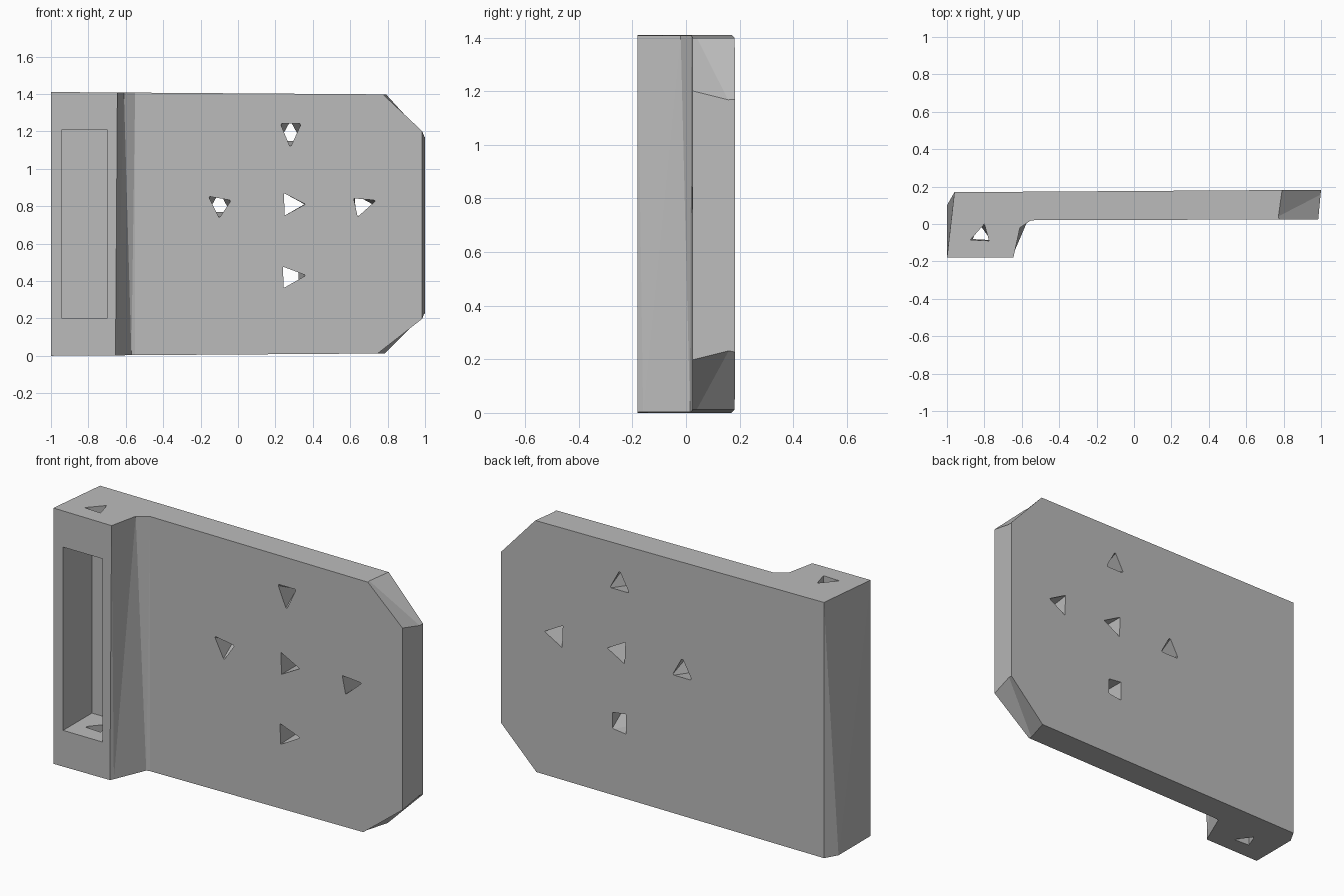
import bpy, bmesh
from mathutils import Vector

cube = bpy.data.objects.get("Cube")
if cube:
    bpy.data.objects.remove(cube)

grey = bpy.data.materials.new("plain grey")
grey.use_nodes = True
colour = (0.5, 0.5, 0.5, 1)
grey.diffuse_color = colour
grey.node_tree.nodes["Principled BSDF"].inputs["Base Color"].default_value = colour


def make_object(name, bm):
    bmesh.ops.recalc_face_normals(bm, faces=bm.faces[:])
    mesh = bpy.data.meshes.new(name)
    bm.to_mesh(mesh)
    bm.free()
    mesh.materials.append(grey)
    obj = bpy.data.objects.new(name, mesh)
    bpy.context.collection.objects.link(obj)
    return obj


def loft(name, low, high):
    """Solid between two outlines with matching corners; the ends taper slightly along x."""
    bm = bmesh.new()
    a = [bm.verts.new((x, y, 0.007 * (x + 1))) for x, y in low]
    b = [bm.verts.new((x, y, 1.41 - 0.007 * (x + 1))) for x, y in high]
    bm.faces.new(a)
    bm.faces.new(b)
    n = len(a)
    sides = [bm.faces.new((a[i], a[(i + 1) % n], b[(i + 1) % n], b[i])) for i in range(n)]
    bmesh.ops.triangulate(bm, faces=sides)
    bmesh.ops.remove_doubles(bm, verts=bm.verts[:], dist=0.001)
    return make_object(name, bm)


def cut(target, points):
    """Remove the convex hull of the points from the target."""
    bm = bmesh.new()
    for p in points:
        bm.verts.new(p)
    bmesh.ops.convex_hull(bm, input=bm.verts[:])
    cutter = make_object("cutter", bm)
    cutter.hide_render = True
    mod = target.modifiers.new("cut", "BOOLEAN")
    mod.operation = "DIFFERENCE"
    mod.solver = "EXACT"
    mod.object = cutter
    bpy.context.view_layer.objects.active = target
    bpy.ops.object.modifier_apply(modifier=mod.name)
    bpy.data.objects.remove(cutter)


# Plate with thick clamping block at one end
low = [(-1, -0.18), (-0.655, -0.18), (-0.645, -0.16), (-0.57, 0.015), (-0.55, 0.02),
       (0.985, 0.025), (1, 0.183), (-0.96, 0.17), (-1, 0.1)]
high = [(-1, -0.18), (-0.645, -0.18), (-0.645, -0.18), (-0.61, -0.02), (-0.55, 0.02),
        (0.985, 0.025), (1, 0.183), (-0.96, 0.17), (-0.96, 0.17)]
bracket = loft("mounting_plate", low, high)

# Chamfered corners of the plate
corners = [
    ((0.775, 1.4), (0.985, 1.203), (0.795, 1.395), (1, 1.17), 1.7),
    ((0.75, 0.012), (0.985, 0.195), (0.79, 0.015), (1, 0.225), -0.3),
]
for f1, f2, b1, b2, outer in corners:
    points = []
    for y, p, q in ((0.01, f1, f2), (0.19, b1, b2)):
        p, q = Vector(p), Vector(q)
        d = (q - p) * 0.3
        for v in (p - d, q + d, Vector((1.3, outer))):
            points.append((v.x, y, v.y))
    cut(bracket, points)

# Slot in the front of the block
cut(bracket, [(x, y, z) for x in (-0.94, -0.7) for y in (-0.3, 0.07) for z in (0.2, 1.21)])

# Screw holes through the plate: front outline, back outline
up = [(-0.055, -0.04), (0.055, -0.04), (0, 0.06)]
side = [(-0.045, 0.06), (-0.04, -0.06), (0.065, 0)]
square = [(-0.05, 0.055), (0.03, 0.045), (0.03, -0.045), (-0.05, -0.055)]
holes = [
    ((0.28, 1.19), [(-0.05, 0.05), (0.055, 0.05), (0, -0.07)], up),
    ((-0.1, 0.81), [(-0.055, 0.04), (0.06, 0.02), (0, -0.07)], up),
    ((0.29, 0.81), [(-0.045, 0.06), (0.07, 0), (-0.04, -0.06)], side),
    ((0.67, 0.8), [(-0.05, 0.04), (0.065, 0.03), (-0.03, -0.055)], side),
    ((0.29, 0.42), [(-0.05, 0.055), (0.07, 0.01), (-0.045, -0.055)], square),
]
for (cx, cz), front, back in holes:
    cut(bracket, [(cx + x, y, cz + z)
                  for y, shape in ((0.01, front), (0.19, back)) for x, z in shape])

# Pin holes through the two ends of the block, opening into the slot
top_pin = [(-0.875, -0.085), (-0.8, 0), (-0.775, -0.09)]
low_pin = [(-0.86, -0.08), (-0.83, 0), (-0.77, -0.085)]
for z1, z2, end in ((1.15, 1.45, top_pin), (-0.03, 0.25, low_pin)):
    first, last = (top_pin, end) if end is top_pin else (end, top_pin)
    cut(bracket, [(x, y, z) for z, shape in ((z1, first), (z2, last)) for x, y in shape])
